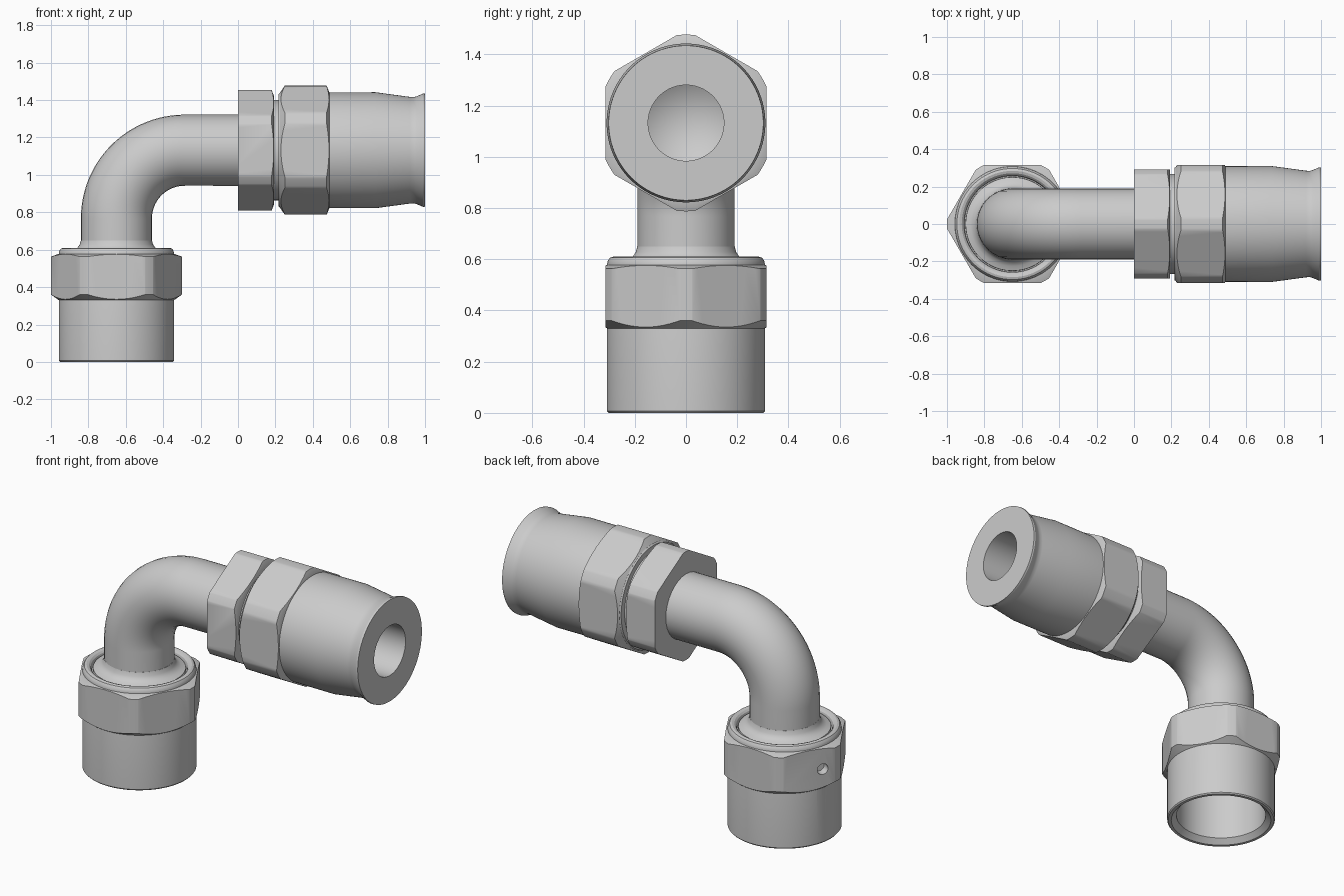
import bpy, bmesh, math
from mathutils import Matrix, Vector

if "Cube" in bpy.data.objects:
    bpy.data.objects.remove(bpy.data.objects["Cube"])

CX, CZ, SEG = -0.65, 1.132, 96
UP = Matrix.Translation((CX, 0, 0))                                            # axis of the lower end
ALONG = Matrix.Translation((0, 0, CZ)) @ Matrix.Rotation(math.pi / 2, 4, 'Y')  # axis of the hose end


def finish(name, bm, matrix):
    bmesh.ops.remove_doubles(bm, verts=bm.verts, dist=1e-5)
    bmesh.ops.recalc_face_normals(bm, faces=bm.faces)
    bm.transform(matrix)
    me = bpy.data.meshes.new(name)
    bm.to_mesh(me)
    bm.free()
    ob = bpy.data.objects.new(name, me)
    bpy.context.collection.objects.link(ob)
    return ob


def activate(ob):
    bpy.ops.object.select_all(action='DESELECT')
    ob.select_set(True)
    bpy.context.view_layer.objects.active = ob


def smooth(ob, angle=25):
    activate(ob)
    bpy.ops.object.shade_smooth_by_angle(angle=math.radians(angle))


def lathe(name, profile, matrix, closed=False):
    """Revolve (radius, height) points around local z."""
    bm = bmesh.new()
    vs = [bm.verts.new((r, 0, h)) for r, h in profile]
    pairs = list(zip(vs, vs[1:])) + ([(vs[-1], vs[0])] if closed else [])
    es = [bm.edges.new(p) for p in pairs]
    bmesh.ops.spin(bm, geom=vs + es, axis=(0, 0, 1), cent=(0, 0, 0),
                   angle=2 * math.pi, steps=SEG, use_duplicate=False)
    return finish(name, bm, matrix)


def cylinder(name, sides, radius, low, high, matrix):
    bm = bmesh.new()
    bmesh.ops.create_cone(bm, cap_ends=True, segments=sides, radius1=radius,
                          radius2=radius, depth=high - low,
                          matrix=Matrix.Translation((0, 0, (low + high) / 2)))
    # keep a corner on the local x axis
    a = math.atan2(bm.verts[:][0].co.y, bm.verts[:][0].co.x)
    bmesh.ops.rotate(bm, verts=bm.verts, cent=(0, 0, 0), matrix=Matrix.Rotation(-a, 3, 'Z'))
    return finish(name, bm, matrix)


def boolean(ob, tool, operation, keep_tool=False):
    mod = ob.modifiers.new("cut", 'BOOLEAN')
    mod.object, mod.operation, mod.solver = tool, operation, 'EXACT'
    activate(ob)
    bpy.ops.object.modifier_apply(modifier=mod.name)
    if not keep_tool:
        bpy.data.objects.remove(tool)


def hex_nut(name, apothem, bore, outline, matrix):
    """Hexagon whose corners are turned down to the given outline."""
    lo, hi = outline[0][1], outline[-1][1]
    nut = cylinder(name, 6, apothem / math.cos(math.pi / 6), lo - 0.02, hi + 0.02, matrix)
    turned = lathe("turning_tool", [(bore, lo)] + outline + [(bore, hi)], matrix, True)
    boolean(nut, turned, 'INTERSECT')
    return nut


# Lower socket with rolled collar, groove and flare up to the tube
socket = lathe("lower_socket", [
    (0, 0.45), (0.255, 0.40), (0.255, 0.03), (0.285, 0), (0.302, 0), (0.308, 0.007),
    (0.308, 0.58), (0.305, 0.595), (0.297, 0.606), (0.284, 0.61), (0.271, 0.606),
    (0.262, 0.597), (0.258, 0.585), (0.257, 0.57), (0.251, 0.57), (0.25, 0.592),
    (0.225, 0.6), (0.207, 0.612), (0.196, 0.628), (0.19, 0.65), (0, 0.65)], UP)

# Lower hex nut, chamfered at both ends
lower_nut = hex_nut("lower_nut", 0.315, 0.29,
                    [(0.308, 0.33), (0.35, 0.36), (0.35, 0.563), (0.309, 0.578)], UP)

# Small pin hole in one flat of the lower nut
face = Matrix.Rotation(math.radians(150), 4, 'Z')
drill = cylinder("drill", 24, 0.032, 0.265, 0.42,
                 UP @ face @ Matrix.Translation((0, -0.0, 0.45))
                 @ Matrix.Translation((0, 0.08, 0)) @ Matrix.Rotation(math.pi / 2, 4, 'Y'))
boolean(lower_nut, drill, 'DIFFERENCE', True)
boolean(socket, drill, 'DIFFERENCE')

# Bent tube
R, N = 0.365, 40
bx, bz = CX + R, CZ - R
path = [(CX, 0.6)] + [(bx - R * math.cos(t), bz + R * math.sin(t))
                      for t in (math.pi / 2 * i / N for i in range(N + 1))] + [(0.05, CZ)]
cu = bpy.data.curves.new("elbow_tube", 'CURVE')
cu.dimensions = '3D'
cu.bevel_depth, cu.bevel_resolution = 0.19, 14
sp = cu.splines.new('POLY')
sp.points.add(len(path) - 1)
for p, (x, z) in zip(sp.points, path):
    p.co = (x, 0, z, 1)
tube = bpy.data.objects.new("elbow_tube", cu)
bpy.context.collection.objects.link(tube)
activate(tube)
bpy.ops.object.convert(target='MESH')

# Hose sleeve: neck, shoulder, barrel, taper, flared mouth and bore
sleeve = lathe("hose_sleeve", [
    (0, 0.1), (0.268, 0.1), (0.268, 0.217), (0.3, 0.217), (0.307, 0.225), (0.309, 0.5),
    (0.31, 0.735), (0.285, 0.92), (0.284, 0.94), (0.288, 0.955), (0.299, 0.98),
    (0.303, 0.99), (0.302, 1.0), (0.148, 1.0), (0.148, 0.3), (0, 0.21)], ALONG)

# Two hex nuts of the hose end
rear_nut = hex_nut("rear_nut", 0.2925, 0.15,
                   [(0.323, 0), (0.323, 0.18), (0.29, 0.192)], ALONG)
front_nut = hex_nut("front_nut", 0.315, 0.2,
                    [(0.308, 0.225), (0.345, 0.25), (0.345, 0.474), (0.311, 0.488)], ALONG)

for ob in (socket, lower_nut, tube, sleeve, rear_nut, front_nut):
    smooth(ob)
